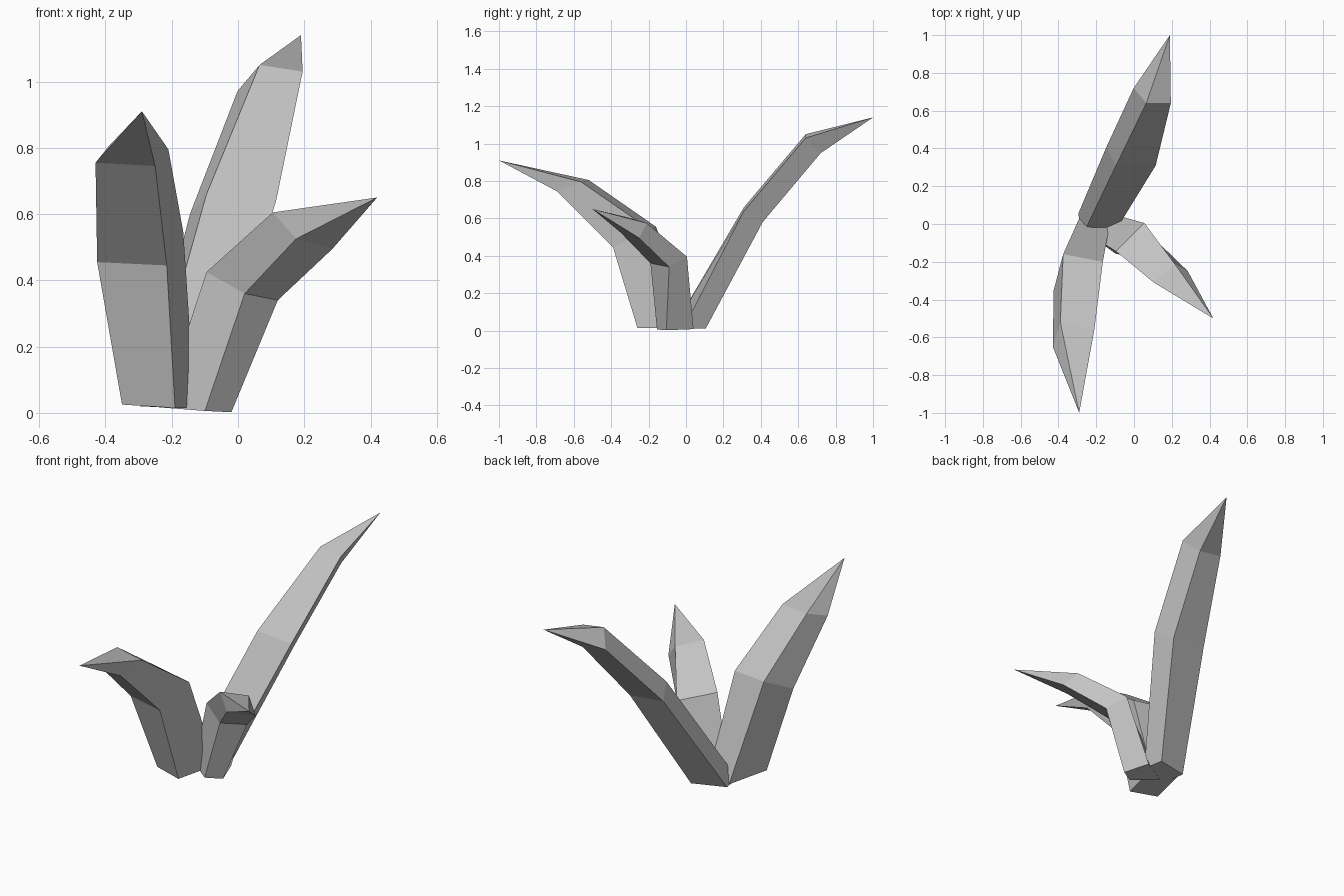
import bpy
import bmesh
from mathutils import Vector

default_cube = bpy.data.objects.get("Cube")
if default_cube:
    bpy.data.objects.remove(default_cube, do_unlink=True)

# Single grey material
grey = bpy.data.materials.new("plain grey")
grey.use_nodes = True
grey_color = (0.55, 0.55, 0.55, 1)
grey.diffuse_color = grey_color
grey.node_tree.nodes["Principled BSDF"].inputs["Base Color"].default_value = grey_color


def section(bm, middle, width, depth, flare=1.0):
    """Four-sided cross-section: one edge, and a parallel edge scaled by flare."""
    middle, depth = Vector(middle), Vector(depth)
    half = Vector(width) / 2
    corners = (middle - half, middle + half,
               middle + depth + half * flare, middle + depth - half * flare)
    return [bm.verts.new(corner) for corner in corners]


def make_blade(name, stations, tip):
    """Loft a faceted leaf blade through its sections up to a pointed tip."""
    bm = bmesh.new()
    rings = [section(bm, *station) for station in stations]
    bm.faces.new(rings[0])
    sides = len(rings[0])
    for lower, upper in zip(rings, rings[1:]):
        for i in range(sides):
            j = (i + 1) % sides
            bm.faces.new((lower[i], lower[j], upper[j], upper[i]))
    point = bm.verts.new(tip)
    last = rings[-1]
    for i in range(sides):
        bm.faces.new((last[i], last[(i + 1) % sides], point))
    bmesh.ops.recalc_face_normals(bm, faces=bm.faces)

    mesh = bpy.data.meshes.new(name)
    bm.to_mesh(mesh)
    bm.free()
    mesh.materials.append(grey)
    blade = bpy.data.objects.new(name, mesh)
    bpy.context.scene.collection.objects.link(blade)
    return blade


# Each station: edge middle, edge width vector, thickness vector, flare
# Blade leaning to the front
make_blade("front_blade", [
    ((-.27, -.24, .02), (.16, -.04, -.01), (.06, .25, 0)),
    ((-.32, -.37, .45), (.21, -.04, -.01), (.05, .19, .1)),
    ((-.34, -.67, .75), (.18, -.04, -.01), (.04, .13, .05)),
], (-.29, -1, .91))

# Tall blade leaning to the back
make_blade("back_blade", [
    ((-.18, -.04, .015), (.19, .05, -.01), (-.02, .12, 0)),
    ((.01, .31, .65), (.21, 0, -.02), (-.05, .1, -.06)),
    ((.13, .64, 1.04), (.13, 0, -.02), (-.06, .08, -.08), 1.1),
], (.19, 1, 1.14))

# Short blade leaning to the front left
make_blade("side_blade", [
    ((-.06, -.13, .004), (.08, .05, -.004), (-.09, .12, .008), 2),
    ((.07, -.14, .35), (.1, .1, -.02), (-.09, .07, .06), 1.5),
    ((.23, -.3, .51), (.11, .1, -.03), (-.07, .04, .08)),
], (.42, -.5, .65))
